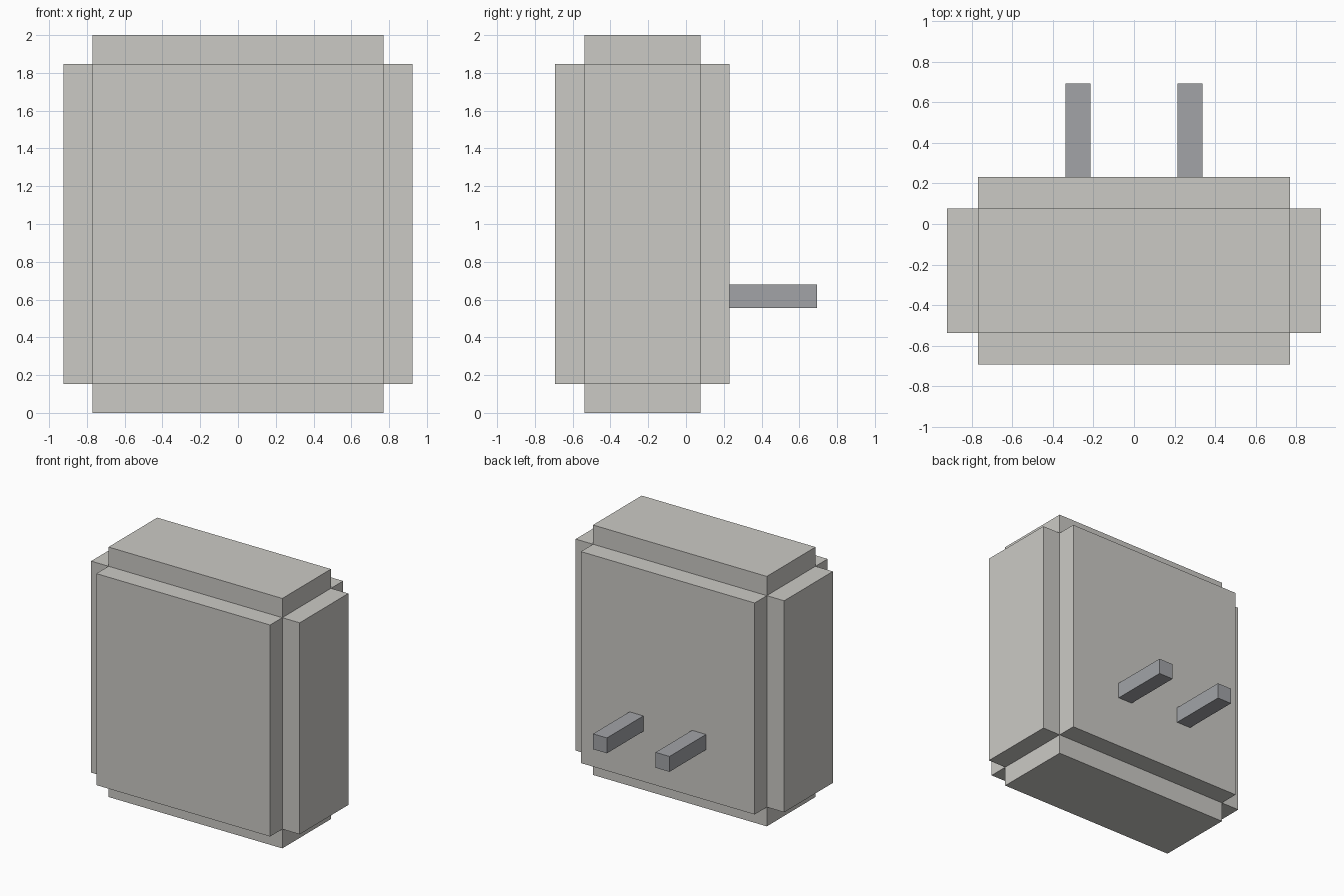
import bpy, bmesh
from mathutils import Matrix, Vector

if "Cube" in bpy.data.objects:
    bpy.data.objects.remove(bpy.data.objects["Cube"])

U = 2 / 13  # grid unit: the model is 13 units tall


def material(name, rgb):
    mat = bpy.data.materials.new(name)
    mat.diffuse_color = (*rgb, 1)
    mat.use_nodes = True
    mat.node_tree.nodes["Principled BSDF"].inputs["Base Color"].default_value = mat.diffuse_color
    return mat


def block(name, centre, size, mat, step=0):
    """Box given in units; a step pushes every face outwards, leaving notched edges."""
    bm = bmesh.new()
    bmesh.ops.create_cube(bm, size=1, matrix=Matrix.Diagonal((*size, 1)))
    if step:
        bm.normal_update()
        for face in bmesh.ops.extrude_discrete_faces(bm, faces=bm.faces[:])["faces"]:
            face.normal_update()
            bmesh.ops.translate(bm, verts=face.verts[:], vec=face.normal * step)
        bmesh.ops.recalc_face_normals(bm, faces=bm.faces[:])
    bmesh.ops.scale(bm, verts=bm.verts[:], vec=(U, U, U))
    mesh = bpy.data.meshes.new(name)
    bm.to_mesh(mesh)
    bm.free()
    mesh.materials.append(mat)
    obj = bpy.data.objects.new(name, mesh)
    obj.location = Vector(centre) * U
    bpy.context.collection.objects.link(obj)
    return obj


casing = material("casing_grey", (0.6, 0.59, 0.56))
metal = material("prong_grey", (0.36, 0.37, 0.39))

# Adapter body: core box with a raised pad on every side
block("adapter_body", (0, -1.5, 6.5), (10, 4, 11), casing, step=1)

# Two plug prongs on the back
for side, x in (("left", -1.8), ("right", 1.8)):
    block(f"prong_{side}", (x, 3, 4.015), (0.8, 3, 0.8), metal)
